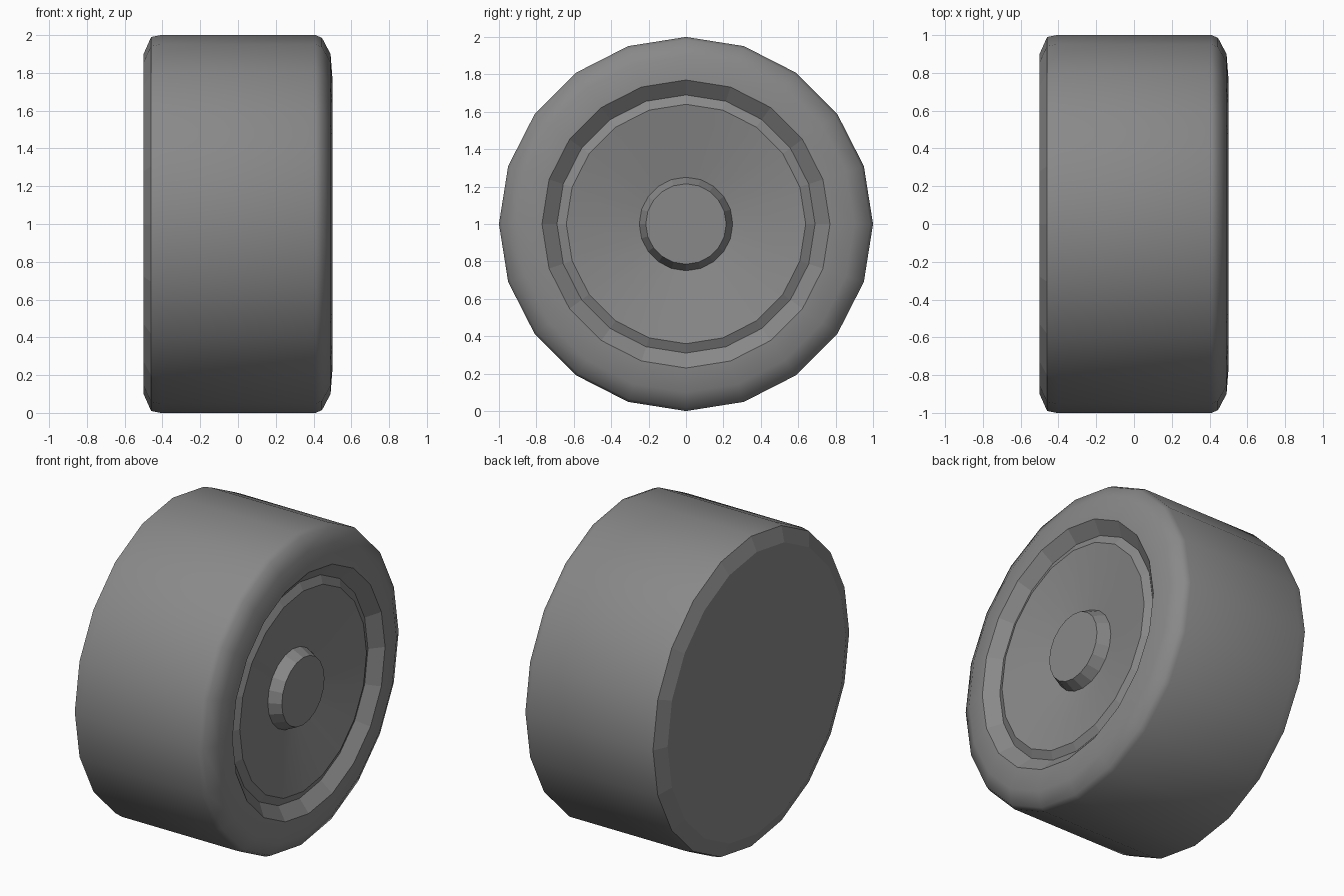
import bpy
import bmesh
from math import cos, sin, tau

SIDES = 20

cube = bpy.data.objects.get("Cube")
if cube:
    bpy.data.objects.remove(cube, do_unlink=True)

grey = bpy.data.materials.new("mid_grey")
grey.use_nodes = True
colour = (0.25, 0.25, 0.25, 1)
grey.diffuse_color = colour
grey.node_tree.nodes["Principled BSDF"].inputs["Base Color"].default_value = colour


def lathe(name, profile, smooth=False, back_cap=False, front_cap=False):
    """Revolve (x, radius) points, ordered back to front, around the axle."""
    bm = bmesh.new()
    rings = []
    for x, r in profile:
        angles = [tau * i / SIDES for i in range(SIDES)]
        rings.append([bm.verts.new((x, r * cos(a), 1 + r * sin(a))) for a in angles])
    for a, b in zip(rings, rings[1:]):
        for i in range(SIDES):
            j = (i + 1) % SIDES
            bm.faces.new((a[i], a[j], b[j], b[i])).smooth = smooth
    if back_cap:
        bm.faces.new(rings[0][::-1])
    if front_cap:
        bm.faces.new(rings[-1])
    mesh = bpy.data.meshes.new(name)
    bm.to_mesh(mesh)
    bm.free()
    mesh.materials.append(grey)
    obj = bpy.data.objects.new(name, mesh)
    bpy.context.collection.objects.link(obj)
    return obj


# Tyre: rounded tread and front sidewall
lathe("tyre", [(-0.46, 0.99), (-0.41, 1), (0.41, 1), (0.445, 0.985),
               (0.49, 0.9), (0.5, 0.77)], smooth=True)

# Closed back with a chamfered edge
lathe("back_plate", [(-0.5, 0.9), (-0.46, 0.99)], back_cap=True)

# Recessed step inside the sidewall and the raised rim lip
lathe("rim", [(0.5, 0.77), (0.435, 0.69), (0.46, 0.64)])

# Shallow dish that slopes in towards the hub
lathe("dish", [(0.46, 0.64), (0.385, 0.25)], smooth=True)

# Bevelled hub cap
lathe("hub_cap", [(0.385, 0.25), (0.46, 0.215)], front_cap=True)
